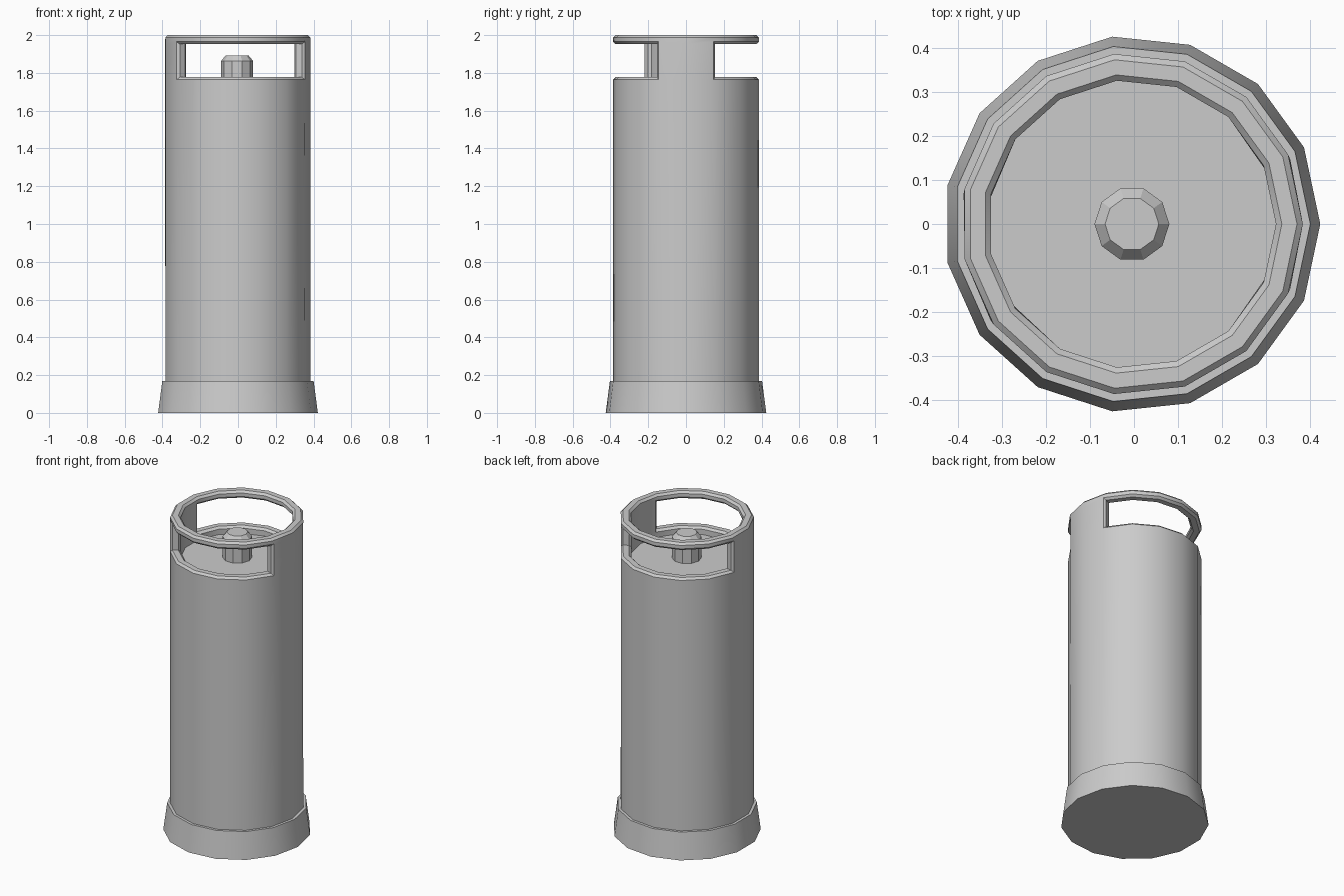
import bpy, bmesh, math

if "Cube" in bpy.data.objects:
    bpy.data.objects.remove(bpy.data.objects["Cube"])

CX = -0.0047   # axis offset that centres the 15-sided outline
SIDES = 15


def ring(bm, r, z, n):
    return [bm.verts.new((CX + r * math.cos(2 * math.pi * i / n),
                          r * math.sin(2 * math.pi * i / n), z)) for i in range(n)]


def finish(bm, name):
    bmesh.ops.recalc_face_normals(bm, faces=bm.faces)
    me = bpy.data.meshes.new(name)
    bm.to_mesh(me)
    bm.free()
    ob = bpy.data.objects.new(name, me)
    bpy.context.collection.objects.link(ob)
    bpy.ops.object.select_all(action='DESELECT')
    ob.select_set(True)
    bpy.context.view_layer.objects.active = ob
    bpy.ops.object.shade_smooth_by_angle(angle=math.radians(28))
    return ob


def lathe(name, profile, n):
    """Closed turned solid from (radius, height) pairs."""
    bm = bmesh.new()
    rings = [ring(bm, r, z, n) for r, z in profile]
    for a, b in zip(rings, rings[1:]):
        for i in range(n):
            j = (i + 1) % n
            bm.faces.new((a[i], a[j], b[j], b[i]))
    bm.faces.new(rings[0])
    bm.faces.new(rings[-1])
    return finish(bm, name)


# flared foot and central valve
lathe("base_foot", [(0.4275, 0.0), (0.405, 0.17)], SIDES)
lathe("valve", [(0.085, 1.70), (0.085, 1.863), (0.061, 1.892)], 10)

# cylinder body with collar: two pillars carry the top ring
R_OUT, R_IN, FLOOR, SILL, LINTEL, TOP = 0.388, 0.327, 1.73, 1.777, 1.952, 2.0
PILLARS = {14, 0, 7, 8}

bm = bmesh.new()
outer = [ring(bm, R_OUT, z, SIDES) for z in (0.165, SILL, LINTEL, TOP)]
inner = [ring(bm, R_IN, z, SIDES) for z in (FLOOR, SILL, LINTEL, TOP)]
for i in range(SIDES):
    j = (i + 1) % SIDES
    solid = i in PILLARS
    for k in range(3):
        if k == 1 and not solid:
            continue
        for w in (outer, inner):
            bm.faces.new((w[k][i], w[k][j], w[k + 1][j], w[k + 1][i]))
    # top of ring, plus sill and lintel in the openings
    for k in ((3,) if solid else (1, 2, 3)):
        bm.faces.new((outer[k][i], outer[k][j], inner[k][j], inner[k][i]))
    # pillar side walls
    if solid != (j in PILLARS):
        bm.faces.new((outer[1][j], inner[1][j], inner[2][j], outer[2][j]))
bm.faces.new(outer[0])
bm.faces.new(inner[0])
bmesh.ops.recalc_face_normals(bm, faces=bm.faces)

# chamfer the outward edges of ring, sill and pillars
edges = [e for e in bm.edges
         if len(e.link_faces) == 2 and e.is_convex
         and e.calc_face_angle() > math.radians(50)
         and min(v.co.z for v in e.verts) > FLOOR + 0.01]
bmesh.ops.bevel(bm, geom=edges, offset=0.013, offset_type='OFFSET',
                segments=1, profile=0.5, affect='EDGES', clamp_overlap=True)
finish(bm, "body_with_handle_collar")
